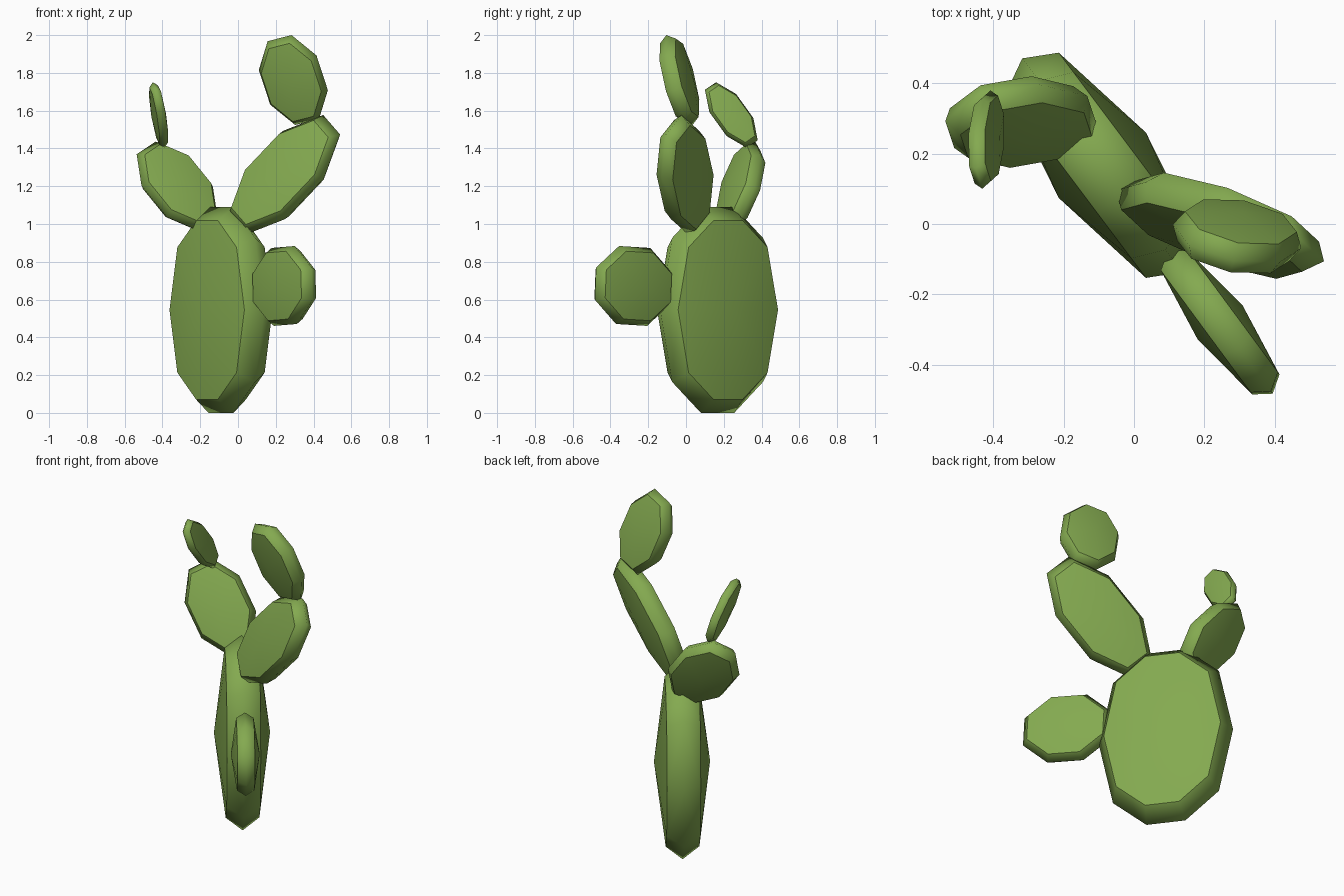
import bpy
import bmesh
import math
from mathutils import Vector

if "Cube" in bpy.data.objects:
    bpy.data.objects.remove(bpy.data.objects["Cube"])

green = bpy.data.materials.new("cactus_green")
green.diffuse_color = (0.23, 0.40, 0.08, 1)
green.use_nodes = True
green.node_tree.nodes["Principled BSDF"].inputs["Base Color"].default_value = green.diffuse_color


def pad(name, centre, axis, across, length, width, thick, outline):
    """Flattened lens pad: rim ring, a smaller ring on each side, two shallow domes."""
    c = Vector(centre)
    u = Vector(axis).normalized()
    v = Vector(across)
    v = (v - u * v.dot(u)).normalized()
    n = u.cross(v)
    bm = bmesh.new()

    def ring(scale, offset):
        return [bm.verts.new(c + v * (x * width * scale) + u * (y * length * scale) + n * offset)
                for x, y in outline]

    rim = ring(1, 0)
    count = len(outline)
    for side in (1, -1):
        face_ring = ring(0.87, side * thick * 0.6)
        apex = bm.verts.new(c + n * side * thick)
        for i in range(count):
            j = (i + 1) % count
            bm.faces.new((rim[i], rim[j], face_ring[j], face_ring[i]))
            bm.faces.new((face_ring[i], face_ring[j], apex))
        # crisp border between flat face and rounded rim
        for i in range(count):
            bm.edges.get((face_ring[i], face_ring[(i + 1) % count])).smooth = False
    bmesh.ops.recalc_face_normals(bm, faces=bm.faces)
    for f in bm.faces:
        f.smooth = True
    me = bpy.data.meshes.new(name)
    bm.to_mesh(me)
    bm.free()
    me.materials.append(green)
    ob = bpy.data.objects.new(name, me)
    bpy.context.collection.objects.link(ob)
    return ob


# outlines: ten-sided trunk, eight-sided branches
trunk_outline = [(1, 0), (.79, .70), (.29, 1), (-.29, 1), (-.79, .70),
                 (-1, 0), (-.79, -.70), (-.29, -1), (.29, -1), (.79, -.70)]
octagon = [(1.04 * math.cos(math.radians(22.5 + 45 * i)),
            1.04 * math.sin(math.radians(22.5 + 45 * i))) for i in range(8)]

# trunk pad
pad("trunk_pad", (-.09, .167, .545), (0, 0, 1), (.6, -.8, 0), .545, .38, .155, trunk_outline)

# branch pads: centre, long axis, cross axis, half length, half width, half thickness
branches = {
    "right_branch_pad": ((.245, -.005, 1.26), (.26, -.062, .275), (-.117, .10, .109), .385, .20, .085),
    "right_top_pad": ((.293, -.035, 1.762), (-.075, -.049, .229), (.153, -.057, .05), .248, .173, .075),
    "left_branch_pad": ((-.322, .29, 1.2), (-.167, .04, .206), (.1085, .089, .088), .275, .178, .075),
    "left_top_pad": ((-.42, .24, 1.577), (-.022, -.115, .16), (-.023, .069, .05), .198, .092, .04),
    "front_branch_pad": ((.245, -.28, .672), (.59, -.80, .05), (0, 0, 1), .258, .215, .08),
}
for name, (c, a, b, l, w, t) in branches.items():
    pad(name, c, a, b, l, w, t, octagon)
